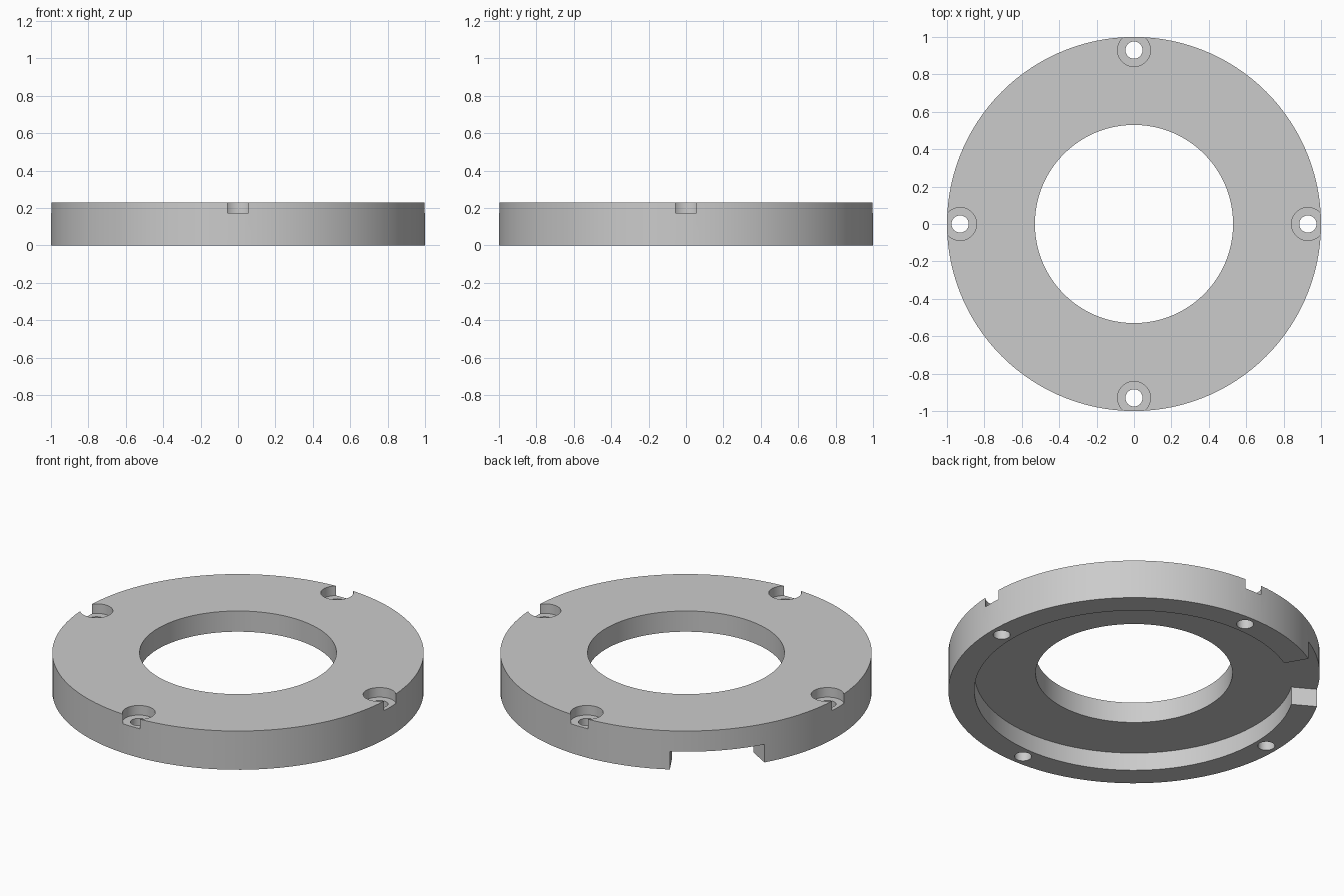
import bpy, bmesh
from math import cos, sin, radians, pi

HEIGHT = 0.23
RECESS = 0.107

if "Cube" in bpy.data.objects:
    bpy.data.objects.remove(bpy.data.objects["Cube"], do_unlink=True)

grey = bpy.data.materials.new("plain grey")
grey.use_nodes = True
grey.diffuse_color = (0.6, 0.6, 0.6, 1)
grey.node_tree.nodes["Principled BSDF"].inputs["Base Color"].default_value = (0.6, 0.6, 0.6, 1)


def prism(name, outline, z0, z1):
    """Extrude a closed outline from z0 up to z1."""
    bm = bmesh.new()
    base = bm.faces.new([bm.verts.new((x, y, z0)) for x, y in outline])
    top = bmesh.ops.extrude_face_region(bm, geom=[base])["geom"]
    bmesh.ops.translate(bm, vec=(0, 0, z1 - z0),
                        verts=[v for v in top if isinstance(v, bmesh.types.BMVert)])
    bmesh.ops.recalc_face_normals(bm, faces=bm.faces)
    mesh = bpy.data.meshes.new(name)
    bm.to_mesh(mesh)
    bm.free()
    mesh.materials.append(grey)
    obj = bpy.data.objects.new(name, mesh)
    bpy.context.collection.objects.link(obj)
    return obj


def polar(r, degrees):
    return r * cos(radians(degrees)), r * sin(radians(degrees))


def circle(r, sides, cx=0, cy=0):
    return [(cx + r * cos(2 * pi * i / sides), cy + r * sin(2 * pi * i / sides))
            for i in range(sides)]


# Flange disc
flange = prism("flange_ring", circle(1, 120), 0, HEIGHT)

# Centre bore
cutters = [prism("bore_cutter", circle(0.53, 96), -0.1, 0.4)]

# Underside recess, opening through the rim in a radial slot
slot_start, slot_end = 120, 150
outline = [polar(1.1, a) for a in range(slot_start, slot_end + 1, 3)]
outline += [polar(0.86, a) for a in range(slot_end, slot_start + 361, 3)]
cutters.append(prism("recess_cutter", outline, -0.1, RECESS))

# Four counterbored screw holes
for k in range(4):
    x, y = polar(0.93, 90 * k)
    cutters.append(prism("screw_hole_cutter", circle(0.046, 32, x, y), -0.1, 0.4))
    cutters.append(prism("counterbore_cutter", circle(0.088, 48, x, y), 0.173, 0.4))

bpy.context.view_layer.objects.active = flange
for cutter in cutters:
    cutter.hide_render = True
    cut = flange.modifiers.new(cutter.name, "BOOLEAN")
    cut.operation = "DIFFERENCE"
    cut.solver = "EXACT"
    cut.object = cutter
    bpy.ops.object.modifier_apply(modifier=cut.name)
    bpy.data.objects.remove(cutter, do_unlink=True)

# Smooth round walls, crisp edges
bpy.ops.object.select_all(action="DESELECT")
flange.select_set(True)
bpy.ops.object.shade_smooth_by_angle(angle=radians(30))
